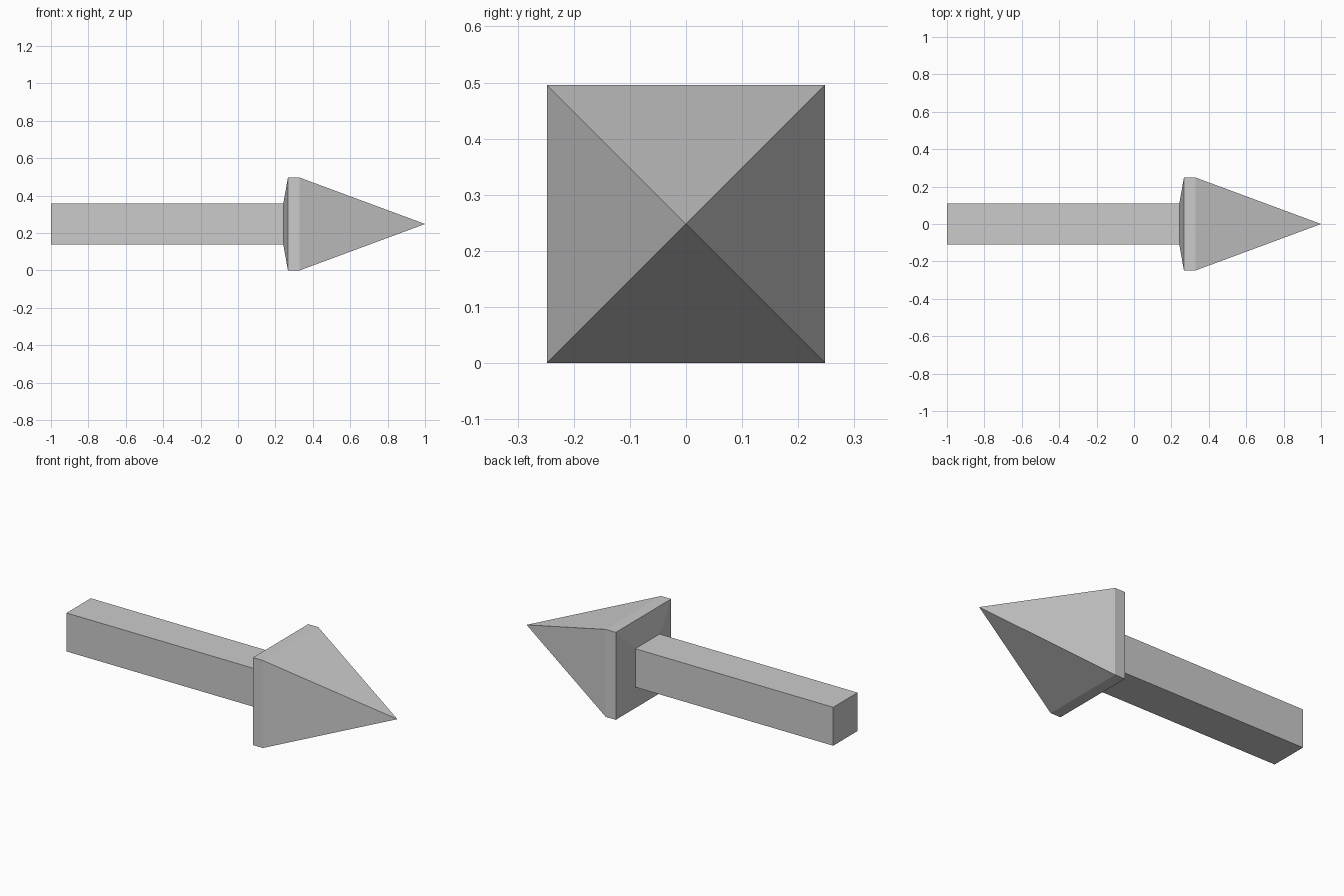
import bpy
import bmesh

cube = bpy.data.objects.get("Cube")
if cube:
    bpy.data.objects.remove(cube, do_unlink=True)

AXIS_Z = 0.248  # height of the arrow's centre line

grey = bpy.data.materials.new("plain grey")
grey.use_nodes = True
grey.diffuse_color = (0.6, 0.6, 0.6, 1)
grey.node_tree.nodes["Principled BSDF"].inputs["Base Color"].default_value = (0.6, 0.6, 0.6, 1)


def square_loft(name, sections):
    """Join square sections (x, half width) along x; zero width makes a point."""
    bm = bmesh.new()
    rings = []
    for x, h in sections:
        corners = [(-h, -h), (h, -h), (h, h), (-h, h)] if h else [(0, 0)]
        rings.append([bm.verts.new((x, y, AXIS_Z + z)) for y, z in corners])
    for a, b in zip(rings, rings[1:]):
        for i in range(4):
            j = (i + 1) % 4
            if len(b) == 1:
                bm.faces.new((a[i], a[j], b[0]))
            else:
                bm.faces.new((a[i], a[j], b[j], b[i]))
    for ring in (rings[0], rings[-1]):
        if len(ring) == 4:
            bm.faces.new(ring)
    bmesh.ops.recalc_face_normals(bm, faces=bm.faces)
    mesh = bpy.data.meshes.new(name)
    bm.to_mesh(mesh)
    bm.free()
    mesh.materials.append(grey)
    obj = bpy.data.objects.new(name, mesh)
    bpy.context.collection.objects.link(obj)
    return obj


# Square shaft, ending just inside the head
square_loft("shaft", [(-1, 0.109), (0.26, 0.109)])

# Pyramid head with a short straight rim and a shallow tapered back
square_loft("arrow_head", [(0.242, 0.109), (0.267, 0.248), (0.33, 0.248), (1, 0)])
